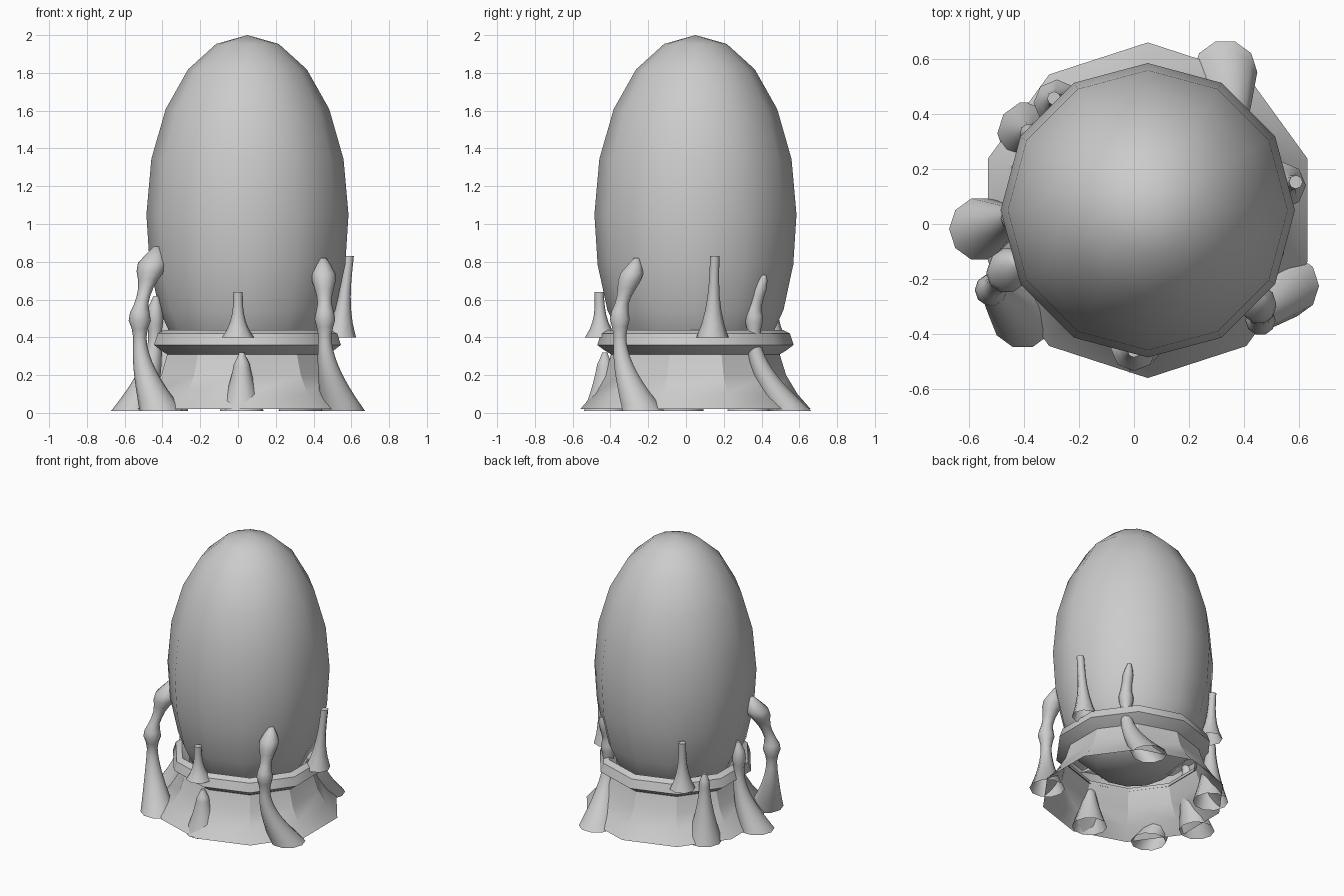
import bpy, bmesh
from math import sin, cos, pi, tau, exp, hypot, radians
from mathutils import Vector

cube = bpy.data.objects.get("Cube")
if cube:
    bpy.data.objects.remove(cube, do_unlink=True)

grey = bpy.data.materials.new("plain grey")
grey.use_nodes = True
shade = (0.6, 0.6, 0.6, 1)
grey.diffuse_color = shade
grey.node_tree.nodes["Principled BSDF"].inputs["Base Color"].default_value = shade

CENTRE = Vector((0.05, 0.05))
COLLAR_HEIGHT = 0.4


def ring(centre, height, radius, sides, turn=0.0):
    """Points of a level regular polygon."""
    angles = [tau * side / sides + turn for side in range(sides)]
    return [(centre.x + radius * cos(angle), centre.y + radius * sin(angle), height)
            for angle in angles]


def loft(name, rings, closed_tip=False, sharp=60):
    """Skin a stack of rings and shade it smooth."""
    bm = bmesh.new()
    loops = [[bm.verts.new(point) for point in points] for points in rings]
    for lower, upper in zip(loops, loops[1:]):
        for side in range(len(lower)):
            bm.faces.new((lower[side - 1], lower[side], upper[side], upper[side - 1]))
    if closed_tip:
        bm.faces.new(loops[-1])
    bmesh.ops.remove_doubles(bm, verts=bm.verts, dist=0.001)
    bmesh.ops.recalc_face_normals(bm, faces=bm.faces)
    mesh = bpy.data.meshes.new(name)
    bm.to_mesh(mesh)
    bm.free()
    mesh.materials.append(grey)
    part = bpy.data.objects.new(name, mesh)
    bpy.context.collection.objects.link(part)
    bpy.ops.object.select_all(action='DESELECT')
    part.select_set(True)
    bpy.context.view_layer.objects.active = part
    bpy.ops.object.shade_smooth_by_angle(angle=radians(sharp))


def bump(height, middle, width):
    """Smooth swelling around one height."""
    return exp(-((height - middle) / width) ** 2)


def build_egg():
    """Ellipsoid with a fuller, shorter lower half."""
    rings = []
    steps = 10
    for step in range(steps + 1):
        angle = pi * step / steps
        upper = cos(angle) > 0
        depth = 0.95 if upper else 0.86
        fullness = 1 if upper else 0.65
        radius = 0.535 * abs(sin(angle)) ** fullness
        rings.append(ring(CENTRE, 1.05 + depth * cos(angle), radius, 12))
    loft("egg", rings)


def build_band(name, profile, sharp):
    """Ten-sided band around the egg from radius and height pairs."""
    loft(name, [ring(CENTRE, height, radius, 10, pi / 10) for radius, height in profile],
         sharp=sharp)


def build_spike(name, base, tip_height, lean):
    """Thin horn with a flared root, leaning away from the egg."""
    base = Vector(base)
    rings = []
    steps = 6
    for step in range(steps + 1):
        along = step / steps
        height = COLLAR_HEIGHT + (tip_height - COLLAR_HEIGHT) * along
        radius = 0.025 + 0.06 * (1 - along) ** 3
        rings.append(ring(base + base.normalized() * lean * along, height, radius, 8))
    loft(name, rings, closed_tip=True)


def build_limb(name, foot, waist, tip, height, knot=0.0, club=0.0):
    """Spreading foot that narrows to a waist, then an optional knot and club."""
    foot, waist, tip = Vector(foot), Vector(waist), Vector(tip)
    waist_height = min(height, COLLAR_HEIGHT)
    rings = []
    steps = 20
    for step in range(steps + 1):
        level = 0.01 + (height - 0.01) * step / steps
        rise = min(level / waist_height, 1)
        centre = foot.lerp(waist, sin(rise * pi / 2))
        # Above the knot the limb bends over to its tip
        bend = max(0, (level - 0.55) / (height - 0.5))
        centre = centre.lerp(tip, min(1, bend * 1.2))
        radius = 0.035 + 0.085 * (1 - rise) ** 1.5
        radius += knot * bump(level, 0.5, 0.05)
        radius += club * bump(level, height - 0.1, 0.08)
        # Round off the last stretch
        remaining = (height - level) / 0.06
        radius *= min(1, 0.4 + 0.6 * remaining)
        rings.append(ring(centre, level, radius, 10))
    loft(name, rings, closed_tip=True)


build_egg()

# Flared skirt and the collar rolled around the egg
build_band("skirt", [(0.61, 0.02), (0.54, 0.1), (0.48, 0.2), (0.44, 0.33)], sharp=30)
build_band("collar", [(0.43, 0.3), (0.48, 0.33), (0.52, 0.36), (0.5, 0.42),
                      (0.46, 0.44), (0.41, 0.4)], sharp=40)

# Spikes rising from the collar
build_spike("front_spike", (0, -0.45), tip_height=0.64, lean=0.01)
build_spike("left_spike", (0.54, 0.14), tip_height=0.83, lean=0.05)
build_spike("back_spike", (-0.28, 0.44), tip_height=0.74, lean=0.02)

# Knotted tentacles
build_limb("right_front_tentacle", foot=(-0.4, -0.34), waist=(-0.52, -0.24),
           tip=(-0.43, -0.14), height=0.88, knot=0.025, club=0.045)
build_limb("left_front_tentacle", foot=(0.56, -0.22), waist=(0.46, -0.35),
           tip=(0.45, -0.26), height=0.82, knot=0.02, club=0.03)
build_limb("left_back_tentacle", foot=(0.33, 0.56), waist=(0.37, 0.36),
           tip=(0.39, 0.42), height=0.73, knot=0.015)
build_limb("right_tentacle", foot=(-0.56, -0.02), waist=(-0.44, 0.02),
           tip=(-0.43, 0.02), height=0.62, knot=0.01)

# Short feet that merge into the skirt and collar
build_limb("front_foot", foot=(0.09, -0.56), waist=(0.02, -0.43),
           tip=(0.02, -0.43), height=0.32)
build_limb("back_foot", foot=(-0.44, 0.46), waist=(-0.38, 0.33),
           tip=(-0.38, 0.33), height=0.49)
